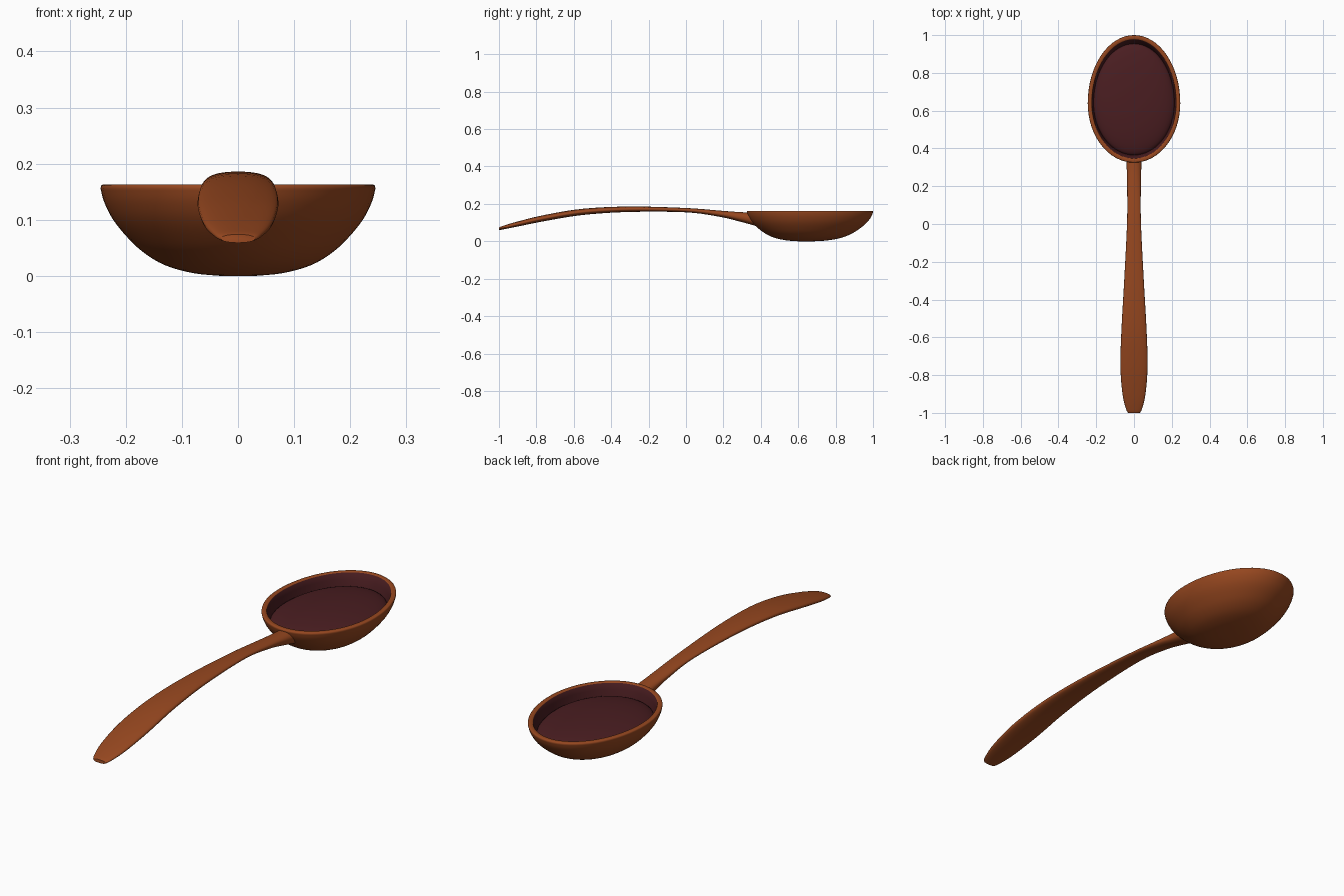
import bpy, bmesh
from math import sin, cos, pi, radians, copysign

cube = bpy.data.objects.get("Cube")
if cube:
    bpy.data.objects.remove(cube)


def material(name, rgb):
    m = bpy.data.materials.new(name)
    m.use_nodes = True
    m.diffuse_color = (*rgb, 1)
    m.node_tree.nodes["Principled BSDF"].inputs["Base Color"].default_value = (*rgb, 1)
    return m


wood = material("warm wood", (0.31, 0.064, 0.014))
lining = material("dark lining", (0.068, 0.0125, 0.015))


def smooth_path(points, steps):
    """Catmull-Rom interpolation through tuples of any length."""
    pts = [points[0], *points, points[-1]]
    out = []
    for a, b, c, d in zip(pts, pts[1:], pts[2:], pts[3:]):
        for k in range(steps):
            t = k / steps
            out.append([q + 0.5 * t * (r - p + t * (2*p - 5*q + 4*r - s + t * (3*(q - r) + s - p)))
                        for p, q, r, s in zip(a, b, c, d)])
    return out + [points[-1]]


def loft(name, rings, mats, angle):
    """Skin closed rings of points; each ring carries its material slot."""
    bm = bmesh.new()
    loops = [([bm.verts.new(p) for p in ring], slot) for ring, slot in rings]
    for (lo, _), (hi, slot) in zip(loops, loops[1:]):
        n = len(lo)
        for i in range(n):
            j = (i + 1) % n
            bm.faces.new((lo[i], lo[j], hi[j], hi[i])).material_index = slot
    for loop, slot in (loops[0], loops[-1]):
        bm.faces.new(loop).material_index = slot
    bmesh.ops.recalc_face_normals(bm, faces=bm.faces)
    mesh = bpy.data.meshes.new(name)
    bm.to_mesh(mesh)
    bm.free()
    for m in mats:
        mesh.materials.append(m)
    ob = bpy.data.objects.new(name, mesh)
    bpy.context.collection.objects.link(ob)
    bpy.ops.object.select_all(action="DESELECT")
    ob.select_set(True)
    bpy.context.view_layer.objects.active = ob
    bpy.ops.object.shade_smooth_by_angle(angle=radians(angle))


# Bowl: egg-shaped rings, slightly longer toward the tip
HALF, TIP, HEEL, CENTRE = 0.245, 0.36, 0.315, 0.64


def egg(width, z, inset=0):
    """Ring scaled to a half width, then moved inward evenly by inset."""
    ring = []
    for i in range(64):
        a = 2 * pi * i / 64
        reach = (TIP if sin(a) > 0 else HEEL) * width / HALF - inset
        ring.append(((width - inset) * cos(a), CENTRE + reach * sin(a), z))
    return ring


outer = smooth_path([(0.03, 0), (0.08, 0.005), (0.13, 0.019), (0.17, 0.043),
                     (0.202, 0.074), (0.225, 0.104), (0.239, 0.133), (HALF, 0.156)], 4)
rings = [(egg(w, z), 0) for w, z in outer]
rings += [(egg(HALF, z, inset), 0) for z, inset in [(0.161, 0.001), (0.163, 0.004), (0.163, 0.02), (0.161, 0.022)]]
# Steep dark inner wall
rings += [(egg(0.22, 0.135), 1), (egg(0.214, 0.1), 1)]
# Gently domed dark filling
for k in range(1, 12):
    a = pi / 2 * k / 12
    rings.append((egg(0.214 * cos(a), 0.1 + 0.045 * sin(a)), 1))
loft("bowl", rings, [wood, lining], 50)

# Handle: oval sections given as (y, half width, bottom, top, end slant)
stations = [(-1, 0.03, 0.059, 0.074, 0), (-0.98, 0.042, 0.063, 0.082, 0),
            (-0.9, 0.061, 0.079, 0.106, 0), (-0.75, 0.072, 0.109, 0.142, 0),
            (-0.55, 0.066, 0.141, 0.174, 0), (-0.3, 0.052, 0.157, 0.186, 0),
            (0, 0.037, 0.155, 0.178, 0), (0.18, 0.036, 0.131, 0.164, 0),
            (0.28, 0.038, 0.106, 0.157, 0.006), (0.352, 0.042, 0.083, 0.154, 0.018)]


def oval(y, half, low, high, slant):
    ring = []
    for i in range(32):
        a = 2 * pi * i / 32
        up = copysign(abs(sin(a)) ** 0.8, sin(a))
        ring.append((half * cos(a), y - slant * up, (low + high) / 2 + (high - low) / 2 * up))
    return ring


loft("handle", [(oval(*s), 0) for s in smooth_path(stations, 5)], [wood], 50)
